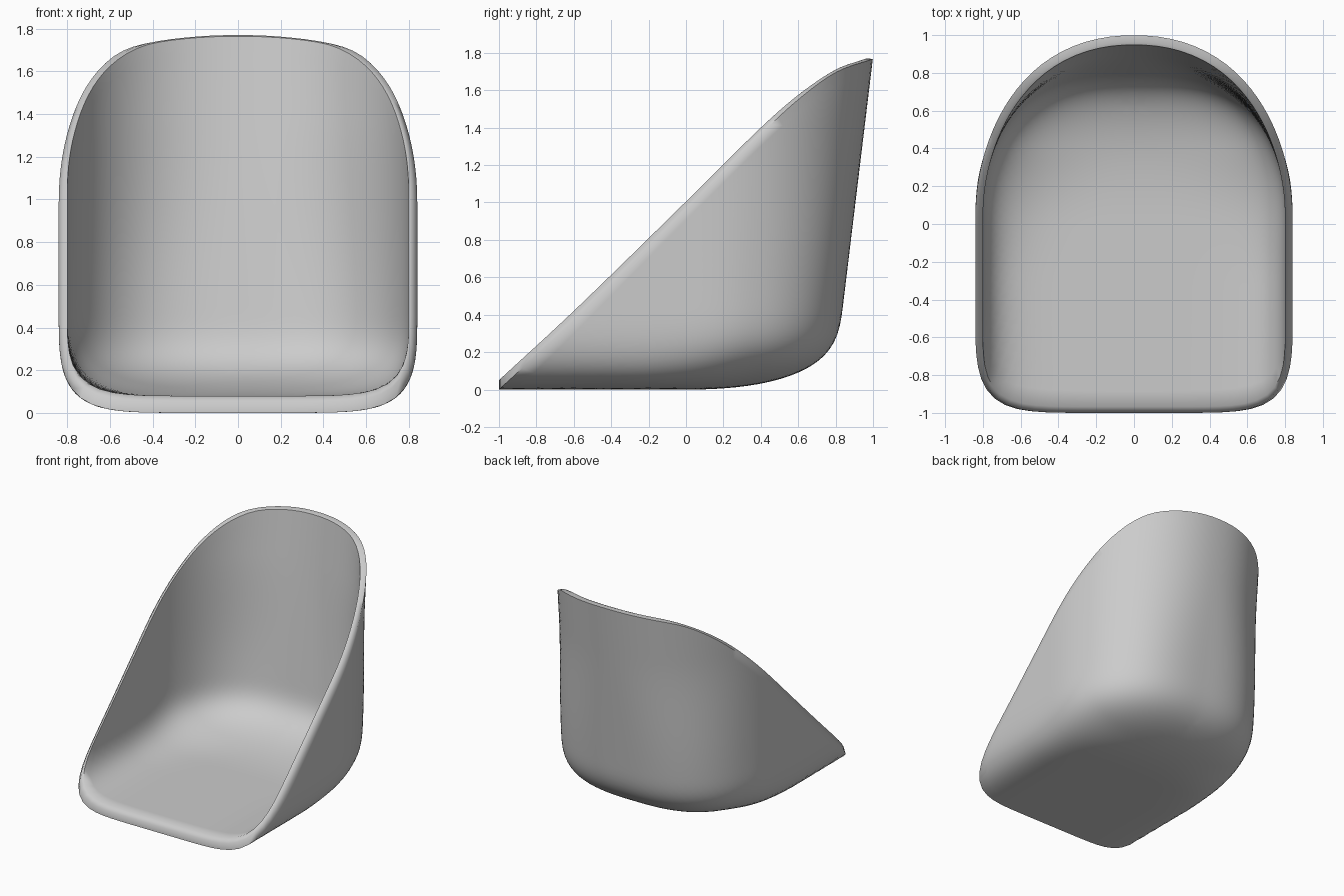
import bpy, bmesh, math
from mathutils import Vector

cube = bpy.data.objects.get("Cube")
if cube:
    bpy.data.objects.remove(cube)

AROUND, RINGS = 128, 36
HALF_WIDTH, CURVE_HEIGHT = 0.84, 0.47
CENTRE = Vector((0, 0, 0.885))
ACROSS = Vector((1, 0, 0))
ALONG = Vector((0, 2, 1.77)).normalized()
DEEP = Vector((0, 1.77, -2)).normalized()

# Side profiles of the rim as (y, z)
OUTER_RIM = [(-1, 0), (-0.6, 0.37), (0, 0.96), (0.4, 1.365), (0.6, 1.55), (0.8, 1.695), (1, 1.768)]
INNER_RIM = [(-1, 0.05), (-0.6, 0.42), (0, 1.005), (0.4, 1.4), (0.6, 1.575), (0.8, 1.71), (0.95, 1.765)]

# Skins as (wall inset, floor inset)
OUTER, LIP, INNER = (0, 0), (0.035, 0.05), (0.05, 0.08)


def rim_height(y, pts):
    """Smooth curve through the profile points, straight beyond its ends."""
    slopes = []
    for i in range(len(pts)):
        a, b = pts[max(i - 1, 0)], pts[min(i + 1, len(pts) - 1)]
        slopes.append((b[1] - a[1]) / (b[0] - a[0]))
    if y <= pts[0][0]:
        return pts[0][1] + slopes[0] * (y - pts[0][0])
    if y >= pts[-1][0]:
        return pts[-1][1] + slopes[-1] * (y - pts[-1][0])
    i = max(k for k in range(len(pts) - 1) if pts[k][0] <= y)
    (y0, z0), (y1, z1) = pts[i], pts[i + 1]
    h = y1 - y0
    t = (y - y0) / h
    bend0, bend1 = slopes[i] * h - (z1 - z0), (z1 - z0) - slopes[i + 1] * h
    return z0 + (z1 - z0) * t + t * (1 - t) * (bend0 * (1 - t) + bend1 * t)


def smoothstep(low, high, value):
    t = min(max((value - low) / (high - low), 0), 1)
    return t * t * (3 - 2 * t)


def inside(p, skin_inset):
    """True within the bucket: straight sides, rounded leaning back, curved floor."""
    wall, base = skin_inset
    blend = 1 - (1 - smoothstep(0.4, 1.4, p.z)) * (1 - 0.86 * smoothstep(-0.3, 0.4, p.y))
    side = (abs(p.x) / (HALF_WIDTH - 0.8 * wall)) ** (6.5 - 4.3 * blend)
    back = (max(p.y, 0) / max(0.785 + 0.121 * p.z - wall, 0.1)) ** 2.25
    floor = (max(CURVE_HEIGHT - p.z, 0) / (CURVE_HEIGHT - base)) ** 3.5
    return side + back + floor < 1


def bisect(low, high, test, steps):
    for _ in range(steps):
        mid = (low + high) / 2
        if test(mid):
            low = mid
        else:
            high = mid
    return (low + high) / 2


def hit(theta, phi, inset):
    """Point where a ray from the middle of the opening meets the shell."""
    d = math.cos(phi) * (math.cos(theta) * ACROSS + math.sin(theta) * ALONG) + math.sin(phi) * DEEP
    return CENTRE + d * bisect(0, 3, lambda t: inside(CENTRE + d * t, inset), 24)


def rim_angles(inset, rim):
    """Ray angles at which a skin meets its rim profile."""
    angles = []
    for i in range(AROUND):
        theta = math.tau * i / AROUND

        def above(phi):
            p = hit(theta, phi, inset)
            return p.z > rim_height(p.y, rim)
        angles.append((theta, bisect(-0.45, 0.6, above, 20)))
    return angles


def bridge(bm, a, b):
    for i in range(AROUND):
        j = (i + 1) % AROUND
        bm.faces.new((a[i], a[j], b[j], b[i]))


def add_skin(bm, inset, rim):
    """One bowl-shaped skin; returns its rim ring."""
    starts = rim_angles(inset, rim)
    rings = []
    for r in range(RINGS):
        f = r / RINGS
        rings.append([bm.verts.new(hit(th, ph + (math.pi / 2 - ph) * f, inset)) for th, ph in starts])
    pole = bm.verts.new(hit(0, math.pi / 2, inset))
    for a, b in zip(rings, rings[1:]):
        bridge(bm, a, b)
    for i in range(AROUND):
        bm.faces.new((rings[-1][i], rings[-1][(i + 1) % AROUND], pole))
    return rings[0]


# Seat shell: outer and inner skins joined by a rim with a softened inner edge
bm = bmesh.new()
outer = add_skin(bm, OUTER, OUTER_RIM)
inner = add_skin(bm, INNER, INNER_RIM)
lip = [bm.verts.new(hit(th, ph, LIP)) for th, ph in rim_angles(LIP, INNER_RIM)]
bridge(bm, outer, lip)
bridge(bm, lip, inner)
bmesh.ops.recalc_face_normals(bm, faces=bm.faces)
mesh = bpy.data.meshes.new("seat_shell")
bm.to_mesh(mesh)
bm.free()
seat = bpy.data.objects.new("seat_shell", mesh)
bpy.context.collection.objects.link(seat)

# Plain grey material
grey = bpy.data.materials.new("light_grey")
grey.use_nodes = True
colour = (0.6, 0.6, 0.6, 1)
grey.diffuse_color = colour
grey.node_tree.nodes["Principled BSDF"].inputs["Base Color"].default_value = colour
mesh.materials.append(grey)

bpy.ops.object.select_all(action="DESELECT")
seat.select_set(True)
bpy.context.view_layer.objects.active = seat
bpy.ops.object.shade_smooth_by_angle(angle=math.radians(62))
